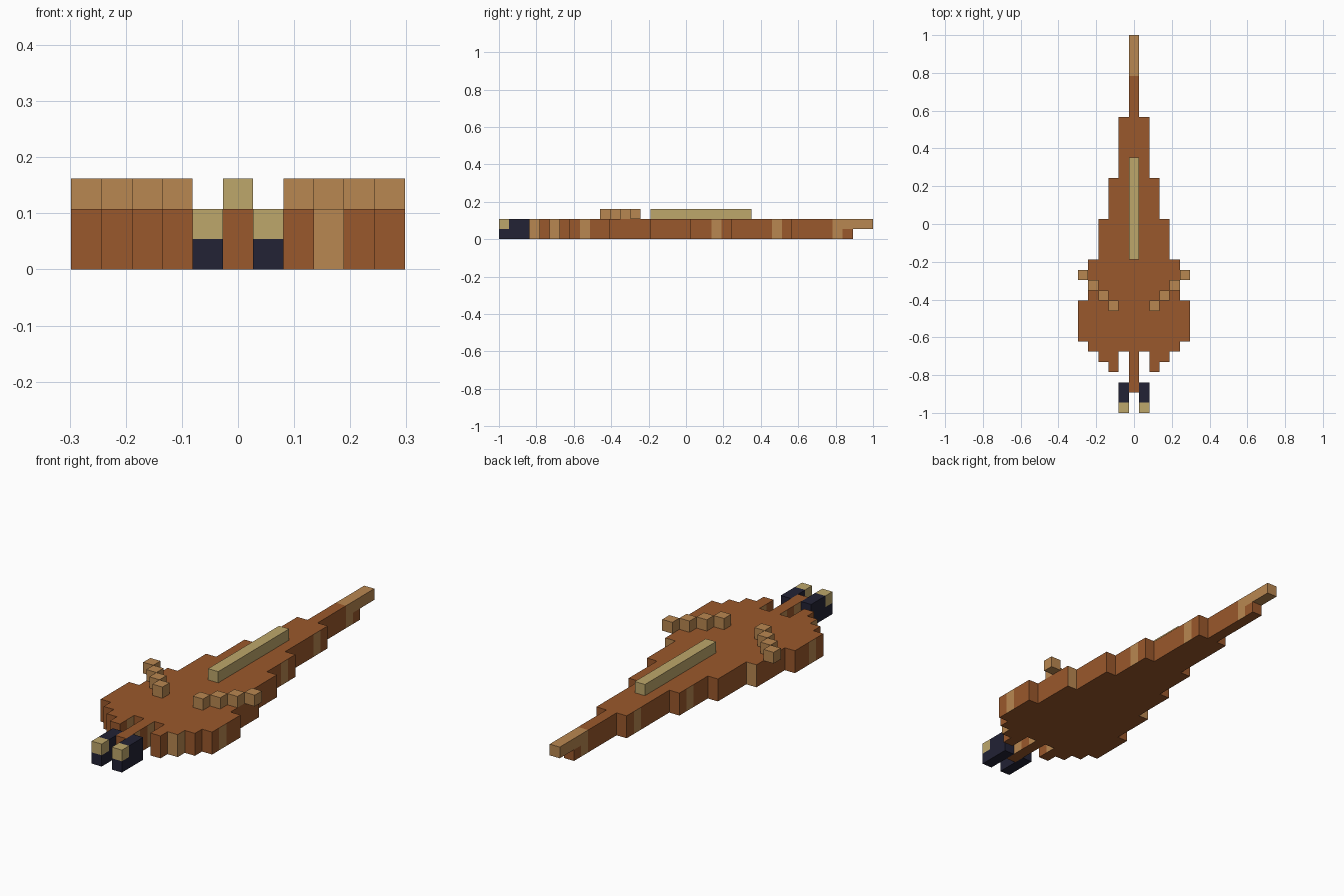
import bpy, bmesh
from mathutils import Vector

if "Cube" in bpy.data.objects:
    bpy.data.objects.remove(bpy.data.objects["Cube"])

U = 2 / 37  # edge of one block; rows run 0..36 from front to back


def material(name, rgb):
    m = bpy.data.materials.new(name)
    m.diffuse_color = (*rgb, 1)
    m.use_nodes = True
    m.node_tree.nodes["Principled BSDF"].inputs["Base Color"].default_value = m.diffuse_color
    return m


brown = material("rust brown", (0.323, 0.098, 0.025))
tan = material("light tan", (0.485, 0.242, 0.082))
sand = material("sand", (0.515, 0.386, 0.147))
navy = material("dark navy", (0.016, 0.016, 0.035))

AXES = [Vector(v) for v in ((1, 0, 0), (-1, 0, 0), (0, 1, 0), (0, -1, 0), (0, 0, 1), (0, 0, -1))]


def block_shell(name, cells, mats, rule=lambda cell, normal: 0):
    """Outer skin of a set of (column, row, layer) blocks."""
    bm = bmesh.new()
    for cell in sorted(cells):
        i, j, k = cell
        centre = Vector((i, j - 18, k + 0.5))
        for n in AXES:
            d = (int(n.x), int(n.y), int(n.z))
            if (i + d[0], j + d[1], k + d[2]) in cells:
                continue
            s = Vector((n.y, n.z, n.x))
            t = n.cross(s)
            corners = [centre + (n + a * s + b * t) / 2 for a, b in ((-1, -1), (1, -1), (1, 1), (-1, 1))]
            f = bm.faces.new([bm.verts.new(c * U) for c in corners])
            f.material_index = rule(cell, d)
    bmesh.ops.remove_doubles(bm, verts=bm.verts, dist=1e-4)
    mesh = bpy.data.meshes.new(name)
    bm.to_mesh(mesh)
    bm.free()
    for m in mats:
        mesh.materials.append(m)
    ob = bpy.data.objects.new(name, mesh)
    bpy.context.collection.objects.link(ob)
    return ob


def box(i0, i1, j0, j1, k0, k1):
    return {(i, j, k) for i in range(i0, i1 + 1) for j in range(j0, j1 + 1) for k in range(k0, k1 + 1)}


# Stepped body: half width in blocks, first row, last row
body = box(0, 0, 2, 34, 0, 1)
for half, first, last in ((4, 6, 6), (5, 7, 10), (4, 11, 14), (3, 15, 18), (2, 19, 22), (1, 23, 28)):
    body |= box(-half, half, first, last, 0, 1)
# Notched front edge beside the snout
for side in (-1, 1):
    for col, row in ((2, 4), (2, 5), (3, 5)):
        body |= box(side * col, side * col, row, row, 0, 1)
# Raised tail tip
body |= box(0, 0, 35, 36, 1, 1)


def body_colour(cell, d):
    i, j, k = cell
    if j >= 33 and k == 1:
        return 1  # tail tip
    if d[0]:
        return int(j in (3, 5, 8, 21, 27, 33))  # flank stripes
    if d[1] == 1:
        return int(j == 14 and abs(i) == 4)
    if d[1] == -1:
        return int(j == 5 and i == 3)
    return 0


block_shell("body", body, [brown, tan], body_colour)

# Ridge along the back
block_shell("back_ridge", box(0, 0, 15, 24, 2, 2), [sand])

for side, label in ((-1, "left"), (1, "right")):
    # Front claws with light upper tips
    block_shell("front_claw_" + label, box(side, side, 0, 2, 0, 1), [navy, sand],
                lambda c, d: int(c[1] == 0 and c[2] == 1))
    # Diagonal row of raised studs
    for n in range(4):
        col = side * (2 + n)
        block_shell(f"stud_{label}_{n + 1}", {(col, 10 + n, 2)}, [tan])
